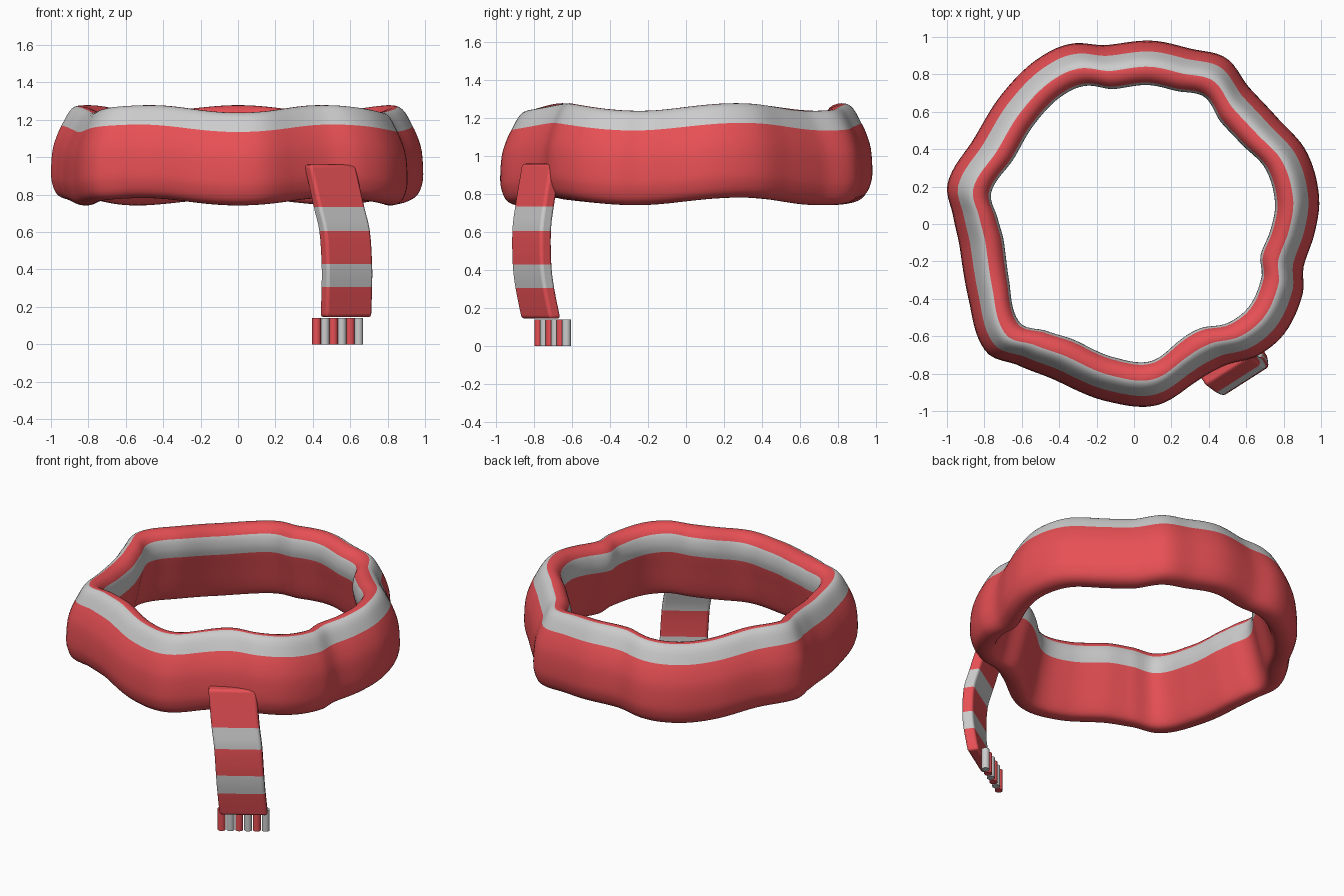
import bpy, bmesh, math
from mathutils import Vector

if "Cube" in bpy.data.objects:
    bpy.data.objects.remove(bpy.data.objects["Cube"])


def material(name, color):
    m = bpy.data.materials.new(name)
    m.diffuse_color = (*color, 1)
    m.use_nodes = True
    m.node_tree.nodes["Principled BSDF"].inputs["Base Color"].default_value = m.diffuse_color
    return m


RED = material("red_wool", (0.8, 0.08, 0.09))
PALE = material("pale_wool", (0.8, 0.8, 0.8))


def catmull(a, b, c, d, t):
    return 0.5 * (2 * b + (c - a) * t + (2 * a - 5 * b + 4 * c - d) * t * t
                  + (3 * b - a - 3 * c + d) * t ** 3)


def finish(bm, name, angle=40):
    bmesh.ops.recalc_face_normals(bm, faces=bm.faces)
    me = bpy.data.meshes.new(name)
    bm.to_mesh(me)
    bm.free()
    ob = bpy.data.objects.new(name, me)
    bpy.context.collection.objects.link(ob)
    me.materials.append(RED)
    me.materials.append(PALE)
    bpy.context.view_layer.objects.active = ob
    ob.select_set(True)
    bpy.ops.object.shade_smooth_by_angle(angle=math.radians(angle))
    ob.select_set(False)
    return ob


# Outer outline of the neck loop: (angle in degrees, radius)
OUTLINE = [(-172, .94), (-156, .97), (-139, 1.045), (-130, .98), (-117, .935),
           (-98, .96), (-83, .977), (-68, .905), (-57, .90), (-47, .965),
           (-36, .995), (-22, .975), (-14, .935), (-2, .97), (8, 1.0), (23, 1.0),
           (36, .955), (50, .955), (61, 1.015), (72, .985), (84, .985), (99, .968),
           (109, 1.02), (118, 1.025), (136, .99), (152, .97), (168, 1.02), (177, .97)]


def outline_radius(deg):
    n = len(OUTLINE)
    for i in range(n):
        a0, a1 = OUTLINE[i][0], OUTLINE[(i + 1) % n][0]
        if i == n - 1:
            a1 += 360
        for d in (deg, deg + 360):
            if a0 <= d < a1:
                r = [OUTLINE[(i + k) % n][1] for k in (-1, 0, 1, 2)]
                return catmull(*r, (d - a0) / (a1 - a0))


# Inward-leaning cross-section: (offset from outline, height, pale stripe follows)
PROFILE = [(0, .90, 0), (-.008, 1.02, 0), (-.032, 1.10, 0), (-.058, 1.155, 1),
           (-.10, 1.23, 1), (-.14, 1.257, 0), (-.19, 1.25, 0), (-.225, 1.21, 1),
           (-.238, 1.15, 1), (-.232, 1.09, 0), (-.205, .98, 0), (-.175, .86, 0),
           (-.15, .79, 0), (-.12, .765, 0), (-.07, .765, 0), (-.03, .79, 0), (-.008, .84, 0)]

section = []
for i in range(len(PROFILE)):
    q = [PROFILE[(i + k) % len(PROFILE)] for k in (-1, 0, 1, 2)]
    for s in range(3):
        section.append((catmull(*[p[0] for p in q], s / 3),
                        catmull(*[p[1] for p in q], s / 3), PROFILE[i][2]))

# Neck loop
bm = bmesh.new()
STEPS = 180
rings = []
for j in range(STEPS):
    deg = -172 + 360 * j / STEPS
    th = math.radians(deg)
    R = outline_radius(deg if deg < 180 else deg - 360)
    lift = 0.02 * math.sin(5 * th)
    rings.append([bm.verts.new(((R + d) * math.cos(th), (R + d) * math.sin(th), z + lift))
                  for d, z, _ in section])
for j in range(STEPS):
    a, b = rings[j], rings[(j + 1) % STEPS]
    for i, s in enumerate(section):
        k = (i + 1) % len(section)
        bm.faces.new((a[i], b[i], b[k], a[k])).material_index = s[2]
finish(bm, "neck_loop", 60)

# Hanging end: flat strip following a bowed path, tangent to the loop
across = Vector((.843, .538, 0))
outward = Vector((.538, -.843, 0))
PATH = [(.49, -.76, .96), (.54, -.797, .735), (.57, -.812, .605), (.582, -.81, .43),
        (.582, -.795, .305), (.577, -.763, .145)]
bm = bmesh.new()
rows, pale = [], []
for i in range(len(PATH) - 1):
    q = [Vector(PATH[min(max(i + k, 0), len(PATH) - 1)]) for k in (-1, 0, 1, 2)]
    for s in range(4):
        rows.append(catmull(*q, s / 4))
        pale.append(i % 2)
rows.append(Vector(PATH[-1]))
loops = [[bm.verts.new(c + across * u * .145 + outward * v * .035)
          for u, v in ((-1, -1), (1, -1), (1, 1), (-1, 1))] for c in rows]
for i in range(len(loops) - 1):
    a, b = loops[i], loops[i + 1]
    for k in range(4):
        n = (k + 1) % 4
        bm.faces.new((a[k], a[n], b[n], b[k])).material_index = pale[i]
bm.faces.new(loops[0])
bm.faces.new(loops[-1])
tail = finish(bm, "hanging_end")
bev = tail.modifiers.new("soft_edges", "BEVEL")
bev.width = 0.016
bev.segments = 3
bev.limit_method = 'ANGLE'
bev.angle_limit = math.radians(50)

# Fringe tassels in alternating colours
for i in range(6):
    p = Vector((.42, -.773, .07)).lerp(Vector((.645, -.629, .07)), i / 5)
    bpy.ops.mesh.primitive_cylinder_add(vertices=16, radius=.024, depth=.14, location=p)
    ob = bpy.context.object
    ob.name = f"fringe_{i + 1}"
    ob.data.materials.append(PALE if i % 2 else RED)
    bpy.ops.object.shade_smooth_by_angle(angle=math.radians(40))
    ob.select_set(False)
